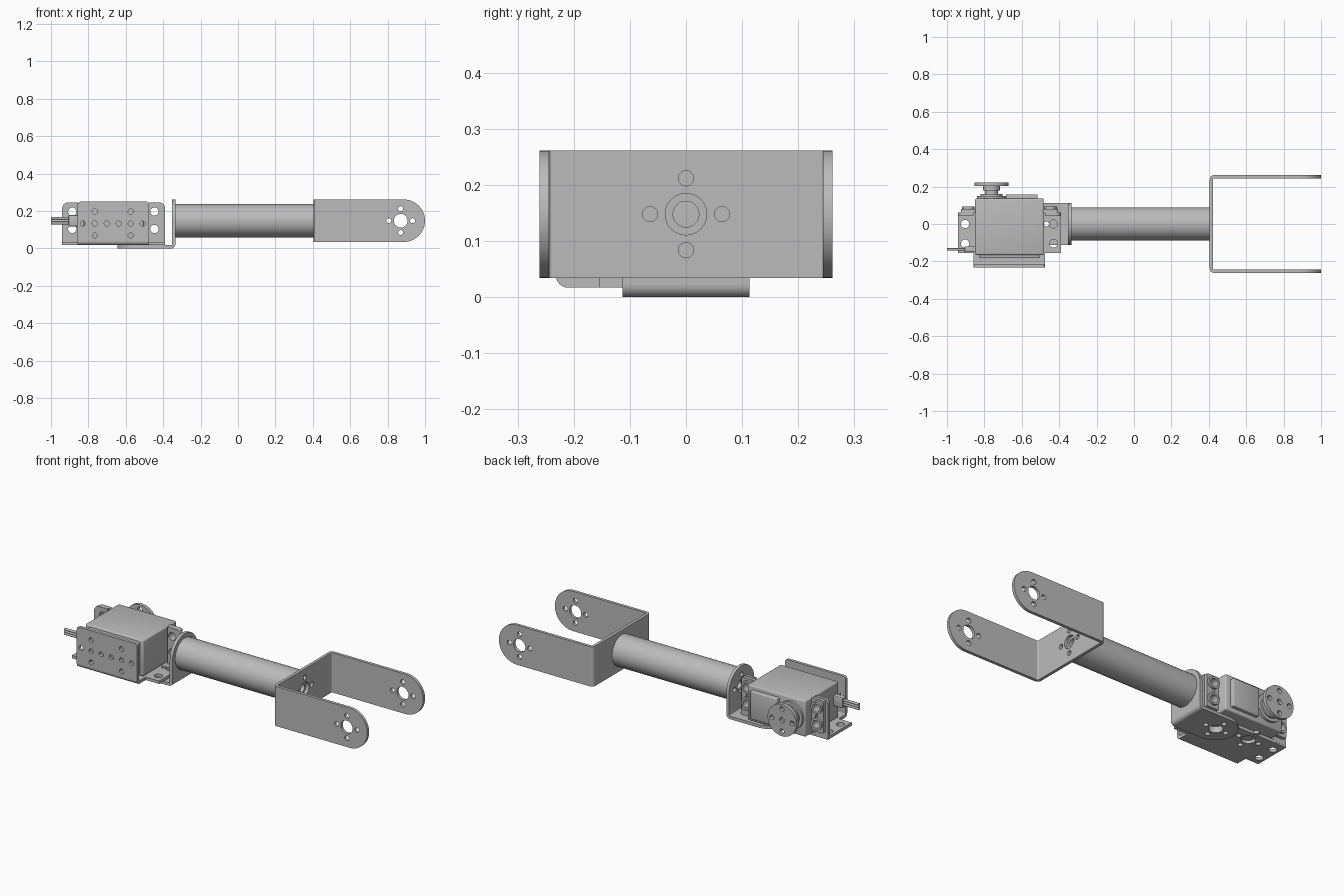
import bpy, bmesh, math
from mathutils import Matrix, Vector

if "Cube" in bpy.data.objects:
    bpy.data.objects.remove(bpy.data.objects["Cube"], do_unlink=True)

GREY = (0.5, 0.5, 0.5, 1)
metal = bpy.data.materials.new("plain grey")
metal.use_nodes = True
metal.diffuse_color = GREY
metal.node_tree.nodes["Principled BSDF"].inputs["Base Color"].default_value = GREY

X, Y, Z = Vector((1, 0, 0)), Vector((0, 1, 0)), Vector((0, 0, 1))
T = 0.017      # sheet thickness
AXIS = 0.148   # height of the tube axis
BEND = 0.022   # outer bend radius


def finish(name, bm):
    """Weld, fix normals, smooth by angle and link."""
    bmesh.ops.remove_doubles(bm, verts=bm.verts, dist=1e-5)
    bmesh.ops.recalc_face_normals(bm, faces=bm.faces)
    mesh = bpy.data.meshes.new(name)
    bm.to_mesh(mesh)
    bm.free()
    mesh.materials.clear()
    mesh.materials.append(metal)
    mesh.shade_smooth()
    mesh.set_sharp_from_angle(angle=math.radians(30))
    obj = bpy.data.objects.new(name, mesh)
    bpy.context.collection.objects.link(obj)
    return obj


def arc(cx, cy, r, start, end, n):
    angles = [math.radians(start + (end - start) * i / n) for i in range(n + 1)]
    return [(cx + r * math.cos(a), cy + r * math.sin(a)) for a in angles]


def circle(cx, cy, r):
    return arc(cx, cy, r, 0, 360, 32)[:-1]


def rounded(x0, y0, x1, y1, radii):
    """Rectangle with corner radii: low-left, low-right, top-right, top-left."""
    pts = []
    corners = [(x0, y0, 1, 1), (x1, y0, -1, 1), (x1, y1, -1, -1), (x0, y1, 1, -1)]
    for i, (x, y, sx, sy) in enumerate(corners):
        r = radii[i]
        if r:
            pts += arc(x + sx * r, y + sy * r, r, 180 + 90 * i, 270 + 90 * i, 12)
        else:
            pts.append((x, y))
    return pts


def horn_holes(cx, cy, big=0.037):
    """Centre hole with four small screw holes around it."""
    d = 0.064
    small = [(cx + d, cy), (cx - d, cy), (cx, cy + d), (cx, cy - d)]
    return [circle(cx, cy, big)] + [circle(x, y, 0.0135) for x, y in small]


def plate(name, outline, holes, origin, u, v, thick):
    """Flat plate with holes; origin lies at mid thickness."""
    curve = bpy.data.curves.new(name, "CURVE")
    curve.dimensions, curve.fill_mode = "2D", "BOTH"
    curve.extrude = thick / 2
    for loop in [outline] + holes:
        s = curve.splines.new("POLY")
        s.points.add(len(loop) - 1)
        for p, (a, b) in zip(s.points, loop):
            p.co = (a, b, 0, 1)
        s.use_cyclic_u = True
    temp = bpy.data.objects.new(name, curve)
    mesh = temp.to_mesh()
    bm = bmesh.new()
    bm.from_mesh(mesh)
    temp.to_mesh_clear()
    bpy.data.objects.remove(temp)
    bpy.data.curves.remove(curve)
    m = Matrix((u, v, u.cross(v))).transposed().to_4x4()
    bm.transform(Matrix.Translation(origin) @ m)
    return finish(name, bm)


def box(name, lo, hi, bevel=0):
    lo, hi = Vector(lo), Vector(hi)
    bm = bmesh.new()
    bmesh.ops.create_cube(bm, size=1)
    bm.transform(Matrix.Translation((lo + hi) / 2) @ Matrix.Diagonal((*(hi - lo), 1)))
    if bevel:
        bmesh.ops.bevel(bm, geom=bm.edges[:], offset=bevel, segments=3,
                        profile=0.5, affect="EDGES")
    return finish(name, bm)


def bend(name, cx, cy, start, origin, u, v, length):
    """Quarter-round fold joining two sheets."""
    outline = (arc(cx, cy, BEND, start, start + 90, 8)
               + arc(cx, cy, BEND - T, start + 90, start, 8))
    plate(name, outline, [], origin, u, v, length)


# Fork: back plate, two round-ended arms and the folds between them
FX, FY, FR = 0.405, 0.261, 0.1135
half = FY - BEND
plate("fork_base", rounded(-half, AXIS - FR, half, AXIS + FR, [0] * 4),
      horn_holes(0, AXIS), (FX + T / 2, 0, 0), Y, Z, T)
for side, s in (("left", 1), ("right", -1)):
    plate("fork_arm_" + side,
          rounded(FX + BEND, AXIS - FR, 1, AXIS + FR, [0, FR, FR, 0]),
          horn_holes(0.87, AXIS), (0, s * (FY - T / 2), 0), X, Z, T)
    bend("fork_fold_" + side, FX + BEND, s * half, 90 if s > 0 else 180,
         (0, 0, AXIS), X, Y, 2 * FR)

# Tube between the brackets, with bored end caps
plate("tube", circle(0, AXIS, 0.089), [circle(0, AXIS, 0.023)],
      (0.035, 0, 0), Y, Z, 0.74)

# L bracket: upright disc-ended plate, foot plate and fold
LX = -0.335
plate("bracket_upright", rounded(-FR, BEND, FR, AXIS + FR, [0, 0, FR, FR]),
      horn_holes(0, AXIS), (LX - T / 2, 0, 0), Y, Z, T)
plate("bracket_foot", rounded(-0.645, -FR, LX - BEND, FR, [FR, 0, 0, FR]),
      horn_holes(-0.532, 0), (0, 0, T / 2), X, Y, T)
bend("bracket_fold", LX - BEND, BEND, 270, (0, 0, 0), X, Z, 2 * FR)

# Servo cradle: floor with side tabs, front wall and two ears
x0, x1, tab0, tab1 = -0.857, -0.475, -0.94, -0.39
floor_z, front = T, -0.232
yb = front + BEND
floor = [(x0, yb), (x1, yb), (x1, -0.155), (tab1, -0.155), (tab1, 0.06),
         (tab0, 0.06), (tab0, -0.155), (x0, -0.155)]
mounts = [circle(x, y, 0.022) for x in (-0.903, -0.43) for y in (0, -0.105)]
plate("cradle_floor", floor, mounts + horn_holes(-0.532, 0) + horn_holes(-0.745, 0),
      (0, 0, floor_z + T / 2), X, Y, T)
screws = [(-0.83 + 0.064 * i, 0.133) for i in range(6)]
screws += [(x, z) for x in (-0.766, -0.574) for z in (0.197, 0.069)]
plate("cradle_wall", rounded(x0, floor_z + BEND, x1, 0.25, [0, 0, 0.015, 0.015]),
      [circle(x, z, 0.0135) for x, z in screws], (0, front + T / 2, 0), X, Z, T)
bend("cradle_fold", yb, floor_z + BEND, 180, ((x0 + x1) / 2, 0, 0), Y, Z, x1 - x0)
HOLE_Z = (0.197, 0.104)
for side, a, b, hx in (("right", tab0, x0, -0.886), ("left", x1, tab1, -0.447)):
    radii = [0, 0, 0, 0.03] if side == "right" else [0, 0, 0.03, 0]
    holes = [circle(hx, z, 0.022) for z in HOLE_Z]
    plate("cradle_ear_" + side, rounded(a, floor_z + T / 2, b, 0.245, radii),
          holes, (0, 0.052, 0), X, Z, T)
    # Servo flange with rubber grommet rings and a stiffening rib
    fa, fb = (-0.925, -0.845) if side == "right" else (-0.49, -0.407)
    plate("servo_flange_" + side, rounded(fa, 0.055, fb, 0.242, [0.01] * 4),
          holes, (0, 0.07, 0), X, Z, 0.02)
    for i, z in enumerate(HOLE_Z):
        plate(f"grommet_{side}_{i}", circle(hx, z, 0.034), [circle(hx, z, 0.022)],
              (0, 0.08, 0), X, Z, 0.025)
    box("flange_rib_" + side, (min(hx, fb), 0.07, 0.142),
        (max(hx, fa), 0.098, 0.158), 0.003)

# Servo body: case, end cap and raised gear cover
box("servo_case", (-0.85, -0.165, 0.037), (-0.483, 0.136, 0.242), 0.008)
box("servo_cap", (-0.825, -0.183, 0.05), (-0.505, -0.15, 0.23), 0.006)
box("gear_cover", (-0.685, 0.12, 0.06), (-0.515, 0.159, 0.22), 0.005)

# Output boss, stem and round horn
HX, HZ = -0.762, 0.143
for name, r, ya, yb in (("output_boss", 0.078, 0.13, 0.15), ("output_collar", 0.06, 0.148, 0.16),
                        ("output_stem", 0.035, 0.158, 0.18), ("horn_hub", 0.045, 0.178, 0.204)):
    plate(name, circle(HX, HZ, r), [], (0, (ya + yb) / 2, 0), X, Z, yb - ya)
plate("horn_disc", circle(HX, HZ, 0.091), horn_holes(HX, HZ, 0.015),
      (0, 0.212, 0), X, Z, 0.02)

# Cable: strain relief and three wires
box("strain_relief", (-0.905, -0.15, 0.118), (-0.845, -0.12, 0.178), 0.004)
for i, z in enumerate((0.135, 0.148, 0.161)):
    plate(f"wire_{i}", circle(-0.136, z, 0.0068), [], (-0.93, 0, 0), Y, Z, 0.14)
